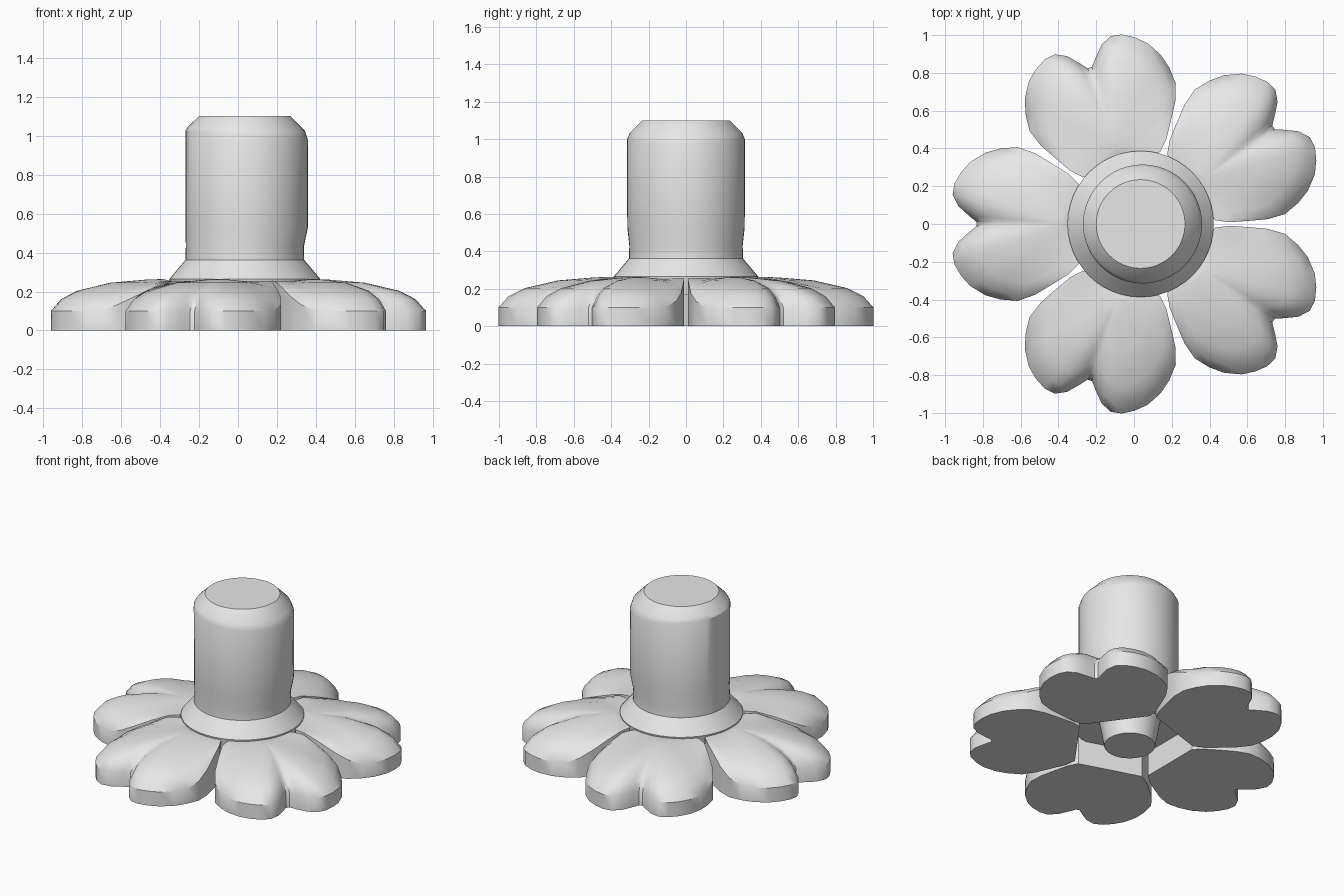
import bpy, bmesh, math

cube = bpy.data.objects.get("Cube")
if cube:
    bpy.data.objects.remove(cube)

grey = bpy.data.materials.new("light_grey")
grey.use_nodes = True
grey.diffuse_color = (0.8, 0.8, 0.8, 1)
grey.node_tree.nodes["Principled BSDF"].inputs["Base Color"].default_value = (0.8, 0.8, 0.8, 1)

AXIS_X = 0.035
HUB_Z = 0.264


def finish(bm, name, angle):
    bmesh.ops.recalc_face_normals(bm, faces=bm.faces)
    mesh = bpy.data.meshes.new(name)
    bm.to_mesh(mesh)
    bm.free()
    obj = bpy.data.objects.new(name, mesh)
    obj.data.materials.append(grey)
    bpy.context.collection.objects.link(obj)
    bpy.ops.object.select_all(action='DESELECT')
    obj.select_set(True)
    bpy.context.view_layer.objects.active = obj
    bpy.ops.object.shade_smooth_by_angle(angle=math.radians(angle))
    return obj


def bridge(bm, lower, upper):
    n = len(lower)
    for i in range(n):
        j = (i + 1) % n
        bm.faces.new((lower[i], lower[j], upper[j], upper[i]))


# Stem with flared collar and a foot that reaches the floor: radius, z, x shift, tilt
def build_stem():
    rings = [(0.16, 0.0, 0, 0), (0.19, 0.17, 0, 0), (0.37, 0.17, 0, 0),
             (0.387, 0.265, 0, 0), (0.305, 0.362, 0, 0), (0.303, 0.43, 0, 0),
             (0.314, 0.53, 0.01, 0), (0.315, 1.0, 0.01, 0.025),
             (0.30, 1.035, 0.008, 0.01), (0.235, 1.10, 0, 0)]
    bm = bmesh.new()
    loops = []
    for radius, z, shift, tilt in rings:
        loop = []
        for i in range(48):
            a = math.tau * i / 48
            loop.append(bm.verts.new((AXIS_X + shift + radius * math.cos(a),
                                      radius * math.sin(a), z - tilt * math.cos(a))))
        loops.append(loop)
    for low, high in zip(loops, loops[1:]):
        bridge(bm, low, high)
    bm.faces.new(loops[0])
    bm.faces.new(loops[-1])
    finish(bm, "stem", 32)


# Heart-shaped petal: half outline as distance from axis and half width, mirrored
HALF = [(0.33, 0.10), (0.33, 0.215), (0.385, 0.268), (0.468, 0.320), (0.56, 0.375),
        (0.65, 0.407), (0.74, 0.40), (0.82, 0.378), (0.90, 0.33), (0.95, 0.275),
        (0.985, 0.215), (0.995, 0.155), (0.965, 0.095), (0.91, 0.045), (0.87, 0.012)]
OUTLINE = HALF + [(r, -w) for r, w in reversed(HALF)]
CENTRE = 0.42
# Scale towards the petal centre and height of each contour
CONTOURS = [(1.0, 0.0), (1.0, 0.10), (0.91, 0.16), (0.77, 0.203),
            (0.47, 0.245), (0.15, 0.261)]


def build_petal(name, angle):
    bm = bmesh.new()
    ca, sa = math.cos(angle), math.sin(angle)
    loops = []
    for scale, height in CONTOURS:
        loop = []
        for r, w in OUTLINE:
            x, y = CENTRE + (r - CENTRE) * scale, w * scale
            # Edges rise to full height close to the stem
            near = min(1, max(0, (0.72 - r) / 0.32))
            z = height + (HUB_Z - 0.01 - height) * near if 0 < height < 0.25 else height
            loop.append(bm.verts.new((AXIS_X + x * ca - y * sa, x * sa + y * ca, z)))
        loops.append(loop)
    for low, high in zip(loops, loops[1:]):
        bridge(bm, low, high)
    bm.faces.new(loops[0])
    top = bm.verts.new((AXIS_X + CENTRE * ca, CENTRE * sa, HUB_Z))
    last = loops[-1]
    for i in range(len(last)):
        bm.faces.new((last[i], last[(i + 1) % len(last)], top))
    finish(bm, name, 38)


build_stem()
for k, name in enumerate(("left_back", "back", "right", "front", "left_front")):
    build_petal(name + "_petal", math.radians(36 + 72 * k))
